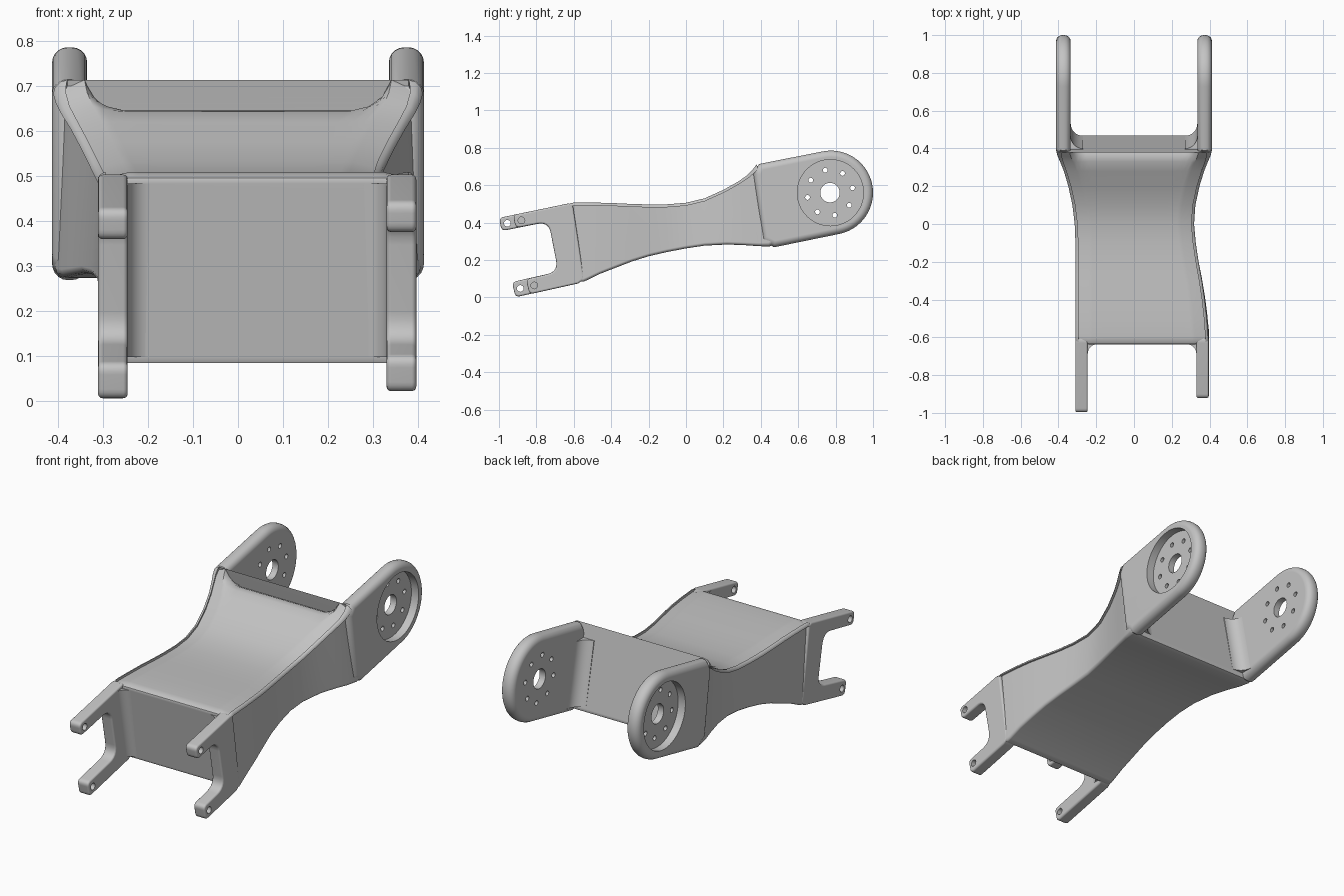
import bpy, bmesh, math
from mathutils import Vector, Matrix

default = bpy.data.objects.get("Cube")
if default:
    bpy.data.objects.remove(default, do_unlink=True)

GREY = (0.55, 0.55, 0.55, 1)
metal = bpy.data.materials.new("plain grey")
metal.use_nodes = True
metal.diffuse_color = GREY
metal.node_tree.nodes["Principled BSDF"].inputs["Base Color"].default_value = GREY


def make_object(name, bm):
    bmesh.ops.recalc_face_normals(bm, faces=bm.faces)
    mesh = bpy.data.meshes.new(name)
    bm.to_mesh(mesh)
    bm.free()
    mesh.materials.append(metal)
    obj = bpy.data.objects.new(name, mesh)
    bpy.context.collection.objects.link(obj)
    return obj


def loft(rings):
    """Skin closed rings of equal length and cap both ends."""
    bm = bmesh.new()
    rows = [[bm.verts.new(p) for p in ring] for ring in rings]
    n = len(rows[0])
    for a, b in zip(rows, rows[1:]):
        for i in range(n):
            j = (i + 1) % n
            bm.faces.new((a[i], a[j], b[j], b[i]))
    bm.faces.new(rows[0])
    bm.faces.new(rows[-1][::-1])
    return bm


def plate(name, outline, x0, x1, width, segments):
    """Extrude a side outline across x and round its rims."""
    bm = loft([[(x, y, z) for y, z in outline] for x in (x0, x1)])
    bmesh.ops.recalc_face_normals(bm, faces=bm.faces)
    rims = [e for e in bm.edges if abs(e.verts[0].co.x - e.verts[1].co.x) < 1e-5]
    bmesh.ops.bevel(bm, geom=rims, offset=width, segments=segments, profile=0.5,
                    affect='EDGES', clamp_overlap=False)
    return make_object(name, bm)


def rounded(points, steps=6):
    """Outline whose corners (y, z, r) are rounded off."""
    out = []
    for i, (y, z, r) in enumerate(points):
        p = Vector((y, z))
        if not r:
            out.append(p)
            continue
        a = p + (Vector(points[i - 1][:2]) - p).normalized() * r
        b = p + (Vector(points[(i + 1) % len(points)][:2]) - p).normalized() * r
        for k in range(steps + 1):
            t = k / steps
            out.append(a * (1 - t) ** 2 + p * 2 * t * (1 - t) + b * t * t)
    return out


# Body stations: top y, top z, bottom y, bottom z, right width, left width, rim lip
stations = [
    (-.637, .482, -.568, .096, .306, .391, 0),
    (-.634, .495, -.562, .084, .31, .395, 0),
    (-.62, .503, -.548, .084, .31, .395, 0),
    (-.595, .508, -.53, .092, .31, .393, 0),
    (-.5, .507, -.46, .126, .31, .386, 0),
    (-.4, .505, -.38, .157, .31, .375, 0),
    (-.3, .5, -.29, .192, .31, .36, 0),
    (-.2, .497, -.2, .22, .31, .342, 0),
    (-.1, .498, -.1, .243, .31, .327, 0),
    (0, .506, 0, .262, .314, .318, 0),
    (.1, .53, .1, .277, .326, .325, 0),
    (.2, .575, .22, .283, .348, .347, 0),
    (.28, .62, .32, .279, .372, .372, 0),
    (.33, .642, .39, .274, .392, .392, .012),
    (.365, .645, .445, .272, .405, .405, .04),
    (.39, .634, .462, .28, .41, .41, .075),
    (.4, .615, .468, .298, .411, .411, .1),
]
lip_shape = [(.07, 1), (.09, .55), (.115, .22), (.15, 0)]
quarter = [math.pi / 6 * k for k in range(4)]
rings = []
for ty, tz, by, bz, right, left, lip in stations:
    top, low = Vector((0, ty, tz)), Vector((0, by, bz))
    height = (top - low).length
    up = (top - low).normalized()
    r = .016 + lip * .17
    corner = [(r * (1 - math.sin(a)), r * (1 - math.cos(a))) for a in quarter]
    # distance in from the side, height above the bottom line
    half = [(u, v) for v, u in corner]
    half += [(u, height + lip - v) for u, v in corner[::-1]][::-1]
    half = sorted(half[:4], key=lambda p: -p[0]) + half[4:]
    half += [(d, height + lip * f) for d, f in lip_shape]
    ring = [low + up * h + Vector((u - right, 0, 0)) for u, h in half]
    ring += [low + up * h + Vector((left - u, 0, 0)) for u, h in half[::-1]]
    rings.append(ring)
parts = [make_object("arm_body", loft(rings))]

# Forked front brackets, the left one shorter
drilled = []
for side, x0, x1, shift in (("right", -.311, -.245, 0), ("left", .33, .396, .075)):
    lift = shift * .21
    fork = [
        (-1 + shift, .425 + lift, .025), (-.985 + shift, .355 + lift, .025),
        (-.735, .405, .06), (-.683, .138, .06),
        (-.93 + shift, .082 + lift, .025), (-.912 + shift, .001 + lift, .025),
        (-.575, .075, 0), (-.545, .1, 0), (-.605, .495, 0), (-.63, .502, 0),
    ]
    drilled.append(plate(side + "_front_fork", rounded(fork), x0, x1, .01, 3))

# Round rear lugs
hub = Vector((.775, .56))
arc = [math.radians(102 - 180 * k / 28) for k in range(29)]
lug = [hub + .225 * Vector((math.cos(a), math.sin(a))) for a in arc]
lug += [(.47, .268), (.41, .31), (.36, .66), (.39, .713)]
lugs = []
for side, s in (("right", -1), ("left", 1)):
    lugs.append(plate(side + "_rear_lug", lug, s * .335, s * .413, .034, 5))


# Concave fillets where the end panels meet the side plates
def fillet(name, x, sx, sy, r, low, high):
    shape = [(-.02, -.02), (r, -.02)]
    for k in range(9):
        t = math.pi / 2 * k / 8
        shape.append((r * (1 - math.sin(t)), r * (1 - math.cos(t))))
    shape.append((-.02, r))
    bm = loft([[(x + sx * u, y + sy * v, z) for u, v in shape] for y, z in (low, high)])
    parts.append(make_object(name, bm))


fillet("right_front_fillet", -.245, 1, -1, .05, (-.567, .097), (-.637, .482))
fillet("left_front_fillet", .33, -1, -1, .05, (-.567, .097), (-.637, .482))
for side, s in (("right", -1), ("left", 1)):
    fillet(side + "_rear_fillet", s * .335, -s, 1, .065, (.467, .305), (.399, .64))


# Cutters along x: recesses, then bores, bolt circle and fork pin holes
def add_cylinder(bm, y, z, r, x0, x1, sides):
    place = Matrix.Translation(((x0 + x1) / 2, y, z)) @ Matrix.Rotation(math.pi / 2, 4, 'Y')
    bmesh.ops.create_cone(bm, cap_ends=True, segments=sides, radius1=r, radius2=r,
                          depth=abs(x1 - x0), matrix=place)


bm = bmesh.new()
for s in (-1, 1):
    add_cylinder(bm, .772, .56, .177, s * .37, s * .5, 48)
recess_cutter = make_object("recess_cutter", bm)

bm = bmesh.new()
add_cylinder(bm, .77, .56, .052, -.6, .6, 32)
for k in range(8):
    a = math.radians(12 + 45 * k)
    add_cylinder(bm, .77 + .123 * math.cos(a), .56 + .123 * math.sin(a), .013, -.6, .6, 12)
bolt_cutter = make_object("bolt_cutter", bm)

bm = bmesh.new()
for y, z in ((-.955, .396), (-.886, .048)):
    add_cylinder(bm, y, z, .018, -.6, -.1, 16)
    add_cylinder(bm, y + .075, z + .016, .018, .1, .6, 16)
pin_cutter = make_object("pin_cutter", bm)


# Cut the holes and keep plain meshes
def cut(obj, cutters):
    for tool in cutters:
        mod = obj.modifiers.new(tool.name, 'BOOLEAN')
        mod.operation, mod.object, mod.solver = 'DIFFERENCE', tool, 'EXACT'
    bpy.context.view_layer.update()
    graph = bpy.context.evaluated_depsgraph_get()
    solid = bpy.data.meshes.new_from_object(obj.evaluated_get(graph))
    obj.modifiers.clear()
    obj.data = solid
    parts.append(obj)


for obj in lugs:
    cut(obj, (recess_cutter, bolt_cutter))
for obj in drilled:
    cut(obj, (pin_cutter,))
for tool in (recess_cutter, bolt_cutter, pin_cutter):
    bpy.data.objects.remove(tool, do_unlink=True)

# Smooth shading with crisp hard edges
bpy.ops.object.select_all(action='DESELECT')
for obj in parts:
    obj.select_set(True)
bpy.context.view_layer.objects.active = parts[0]
bpy.ops.object.shade_smooth_by_angle(angle=math.radians(35))
for obj in parts:
    weighted = obj.modifiers.new("even_shading", 'WEIGHTED_NORMAL')
    weighted.keep_sharp = True
